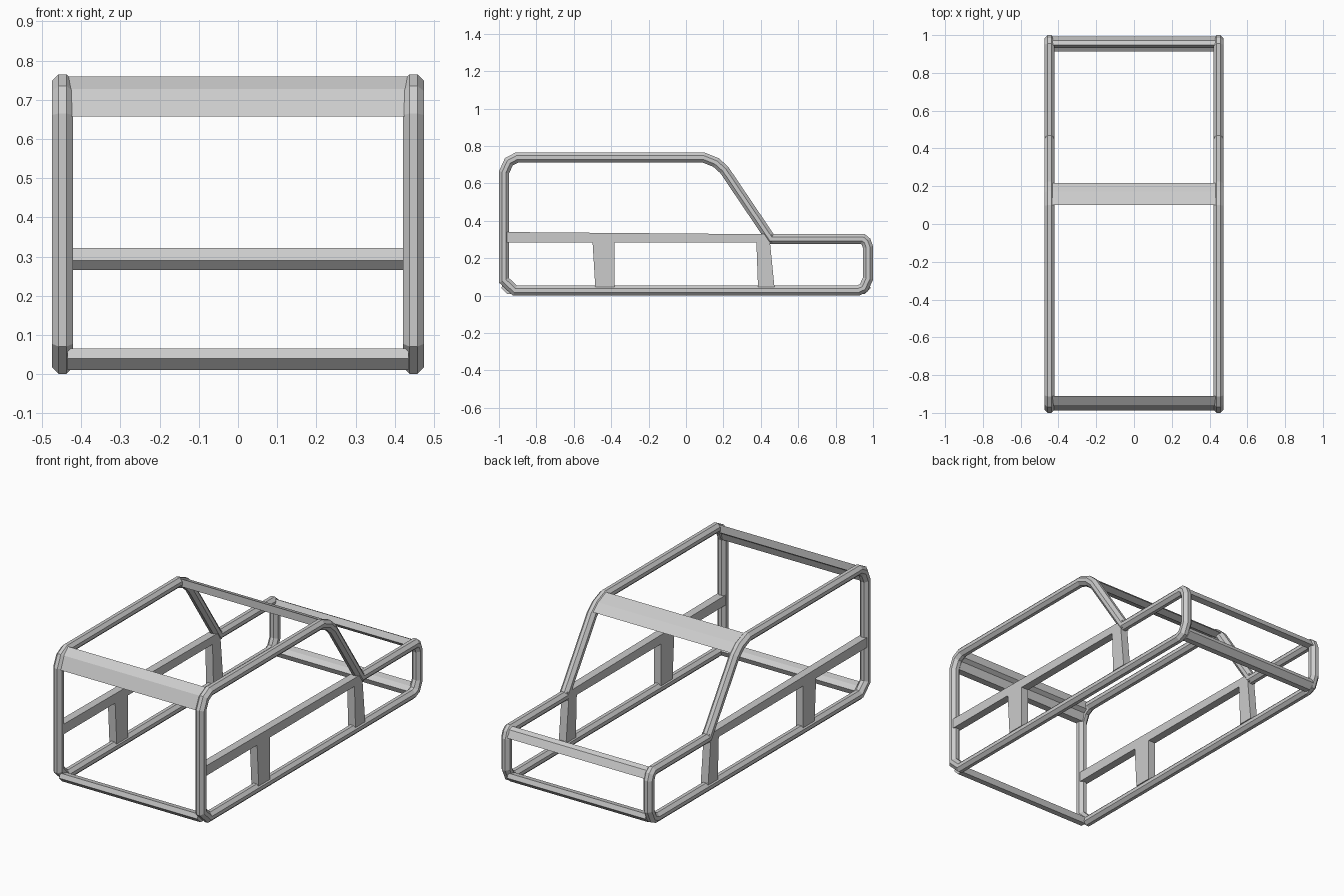
import bpy, bmesh
from mathutils import Vector

if "Cube" in bpy.data.objects:
    bpy.data.objects.remove(bpy.data.objects["Cube"])


def finish(bm, name, mirror=False):
    bmesh.ops.recalc_face_normals(bm, faces=bm.faces)
    me = bpy.data.meshes.new(name)
    bm.to_mesh(me)
    bm.free()
    ob = bpy.data.objects.new(name, me)
    bpy.context.collection.objects.link(ob)
    if mirror:
        ob.modifiers.new("Mirror", 'MIRROR').use_mirror_merge = False
    return ob


def prism(name, profile, x0, x1, mirror=False):
    """Extrude a closed (y, z) profile from x0 to x1."""
    bm = bmesh.new()
    a = [bm.verts.new((x0, y, z)) for y, z in profile]
    b = [bm.verts.new((x1, y, z)) for y, z in profile]
    n = len(profile)
    bm.faces.new(a)
    bm.faces.new(b[::-1])
    for i in range(n):
        j = (i + 1) % n
        bm.faces.new((a[i], b[i], b[j], a[j]))
    return finish(bm, name, mirror)


def inset(path, d):
    """Mitred inward offset of a clockwise closed path."""
    out = []
    n = len(path)
    for i in range(n):
        p = Vector(path[i])
        t0 = (p - Vector(path[i - 1])).normalized()
        t1 = (Vector(path[(i + 1) % n]) - p).normalized()
        n0, n1 = Vector((t0.y, -t0.x)), Vector((t1.y, -t1.x))
        out.append(p + (n0 + n1) * d / (1 + n0.dot(n1)))
    return out


# Side loop: octagonal tube swept round the body outline, mirrored
outline = [(-1, 0.07), (-1, 0.665), (-0.968, 0.735), (-0.912, 0.765),
           (0.10, 0.765), (0.175, 0.735), (0.225, 0.69), (0.468, 0.33),
           (0.955, 0.33), (0.985, 0.305), (1, 0.265),
           (1, 0.085), (0.97, 0.02), (0.925, 0), (-0.925, 0)]
section = [(0, 0.438), (0, 0.458), (0.017, 0.475), (0.037, 0.475),
           (0.054, 0.458), (0.054, 0.438), (0.037, 0.421), (0.017, 0.421)]
bm = bmesh.new()
rings = [[bm.verts.new((x, p.x, p.y)) for p in inset(outline, d)] for d, x in section]
for k in range(len(section)):
    r, s = rings[k], rings[(k + 1) % len(section)]
    for i in range(len(outline)):
        j = (i + 1) % len(outline)
        bm.faces.new((r[i], r[j], s[j], s[i]))
finish(bm, "side_frame", True)

# Belt rail and door posts on both sides
prism("belt_rail", [(-0.965, 0.34), (0.46, 0.328), (0.46, 0.283), (-0.965, 0.283)],
      0.424, 0.470, True)
prism("rear_door_post", [(-0.485, 0.045), (-0.50, 0.295), (-0.382, 0.295), (-0.382, 0.045)],
      0.424, 0.470, True)
prism("front_door_post", [(0.385, 0.045), (0.376, 0.295), (0.448, 0.295), (0.473, 0.045)],
      0.424, 0.470, True)

# Cross members joining the two side frames
W = 0.435
prism("roof_rear_bar", [(-0.988, 0.657), (-0.957, 0.728), (-0.91, 0.76),
                        (-0.91, 0.715), (-0.932, 0.70), (-0.948, 0.657)], -W, W)
prism("windscreen_header", [(0.10, 0.76), (0.172, 0.73), (0.217, 0.69),
                            (0.18, 0.675), (0.15, 0.696), (0.10, 0.716)], -W, W)
prism("hood_front_bar", [(0.932, 0.29), (0.948, 0.322), (0.972, 0.31),
                         (0.992, 0.27), (0.955, 0.265)], -W, W)
bottom = [(0.988, 0.04), (0.958, 0.01), (0.925, 0.01),
          (0.912, 0.04), (0.94, 0.058), (0.978, 0.065)]
prism("bottom_front_bar", bottom, -W, W)
prism("bottom_rear_bar", [(-y, z) for y, z in bottom], -W, W)
